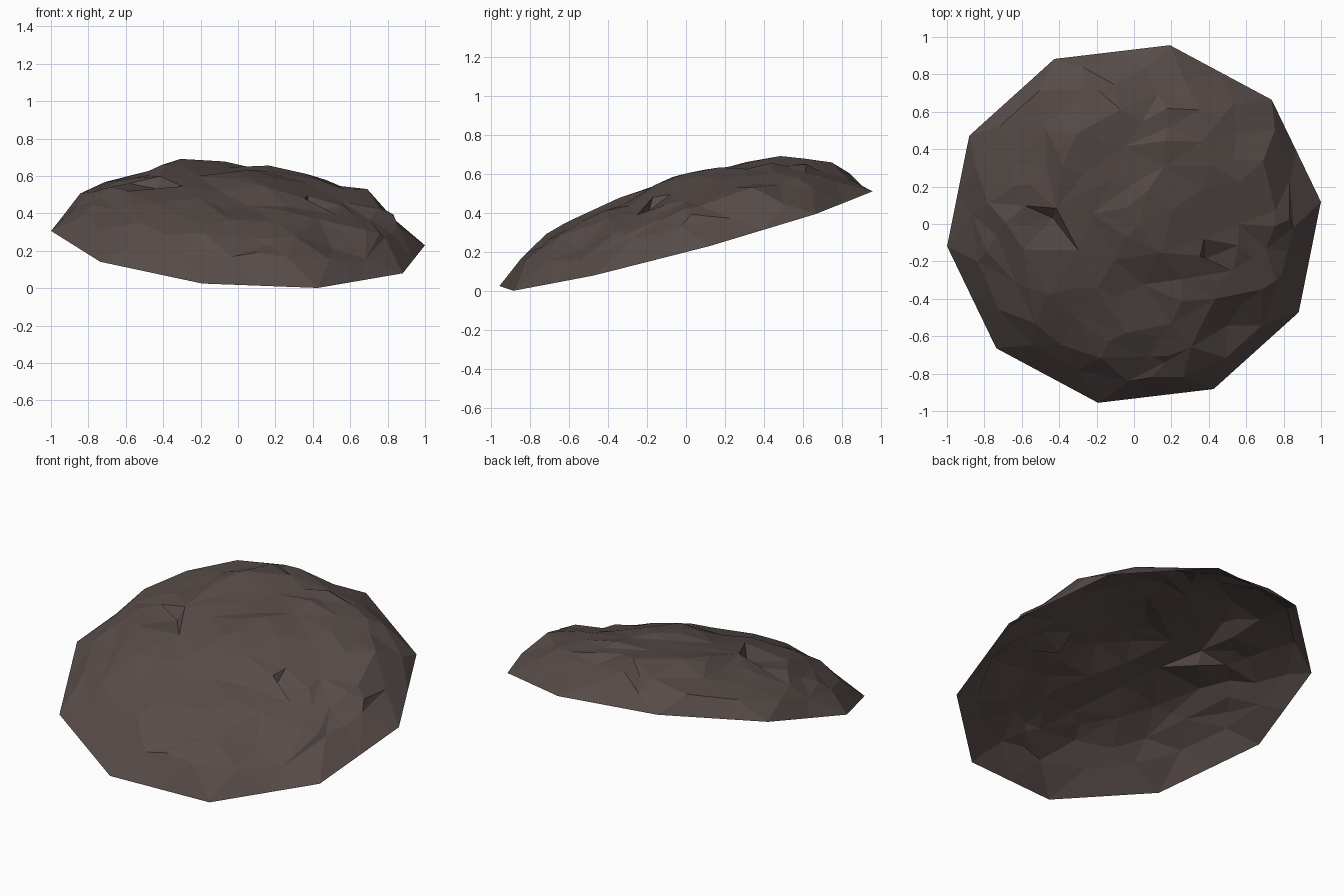
import bpy, bmesh, math, random
from mathutils import Vector, Matrix, noise

if "Cube" in bpy.data.objects:
    bpy.data.objects.remove(bpy.data.objects["Cube"])

random.seed(7)
# Dome profile: (fraction of rim distance, height above the tilted rim plane)
PROFILE = [(0, 0.325), (0.15, 0.325), (0.3, 0.3), (0.5, 0.265), (0.7, 0.213), (0.87, 0.142), (1, 0)]
# Broad swells and hollows: x, y, height, radius
SWELLS = [(0.05, 0.03, 0.02, 0.2), (0.0, 0.33, -0.02, 0.18), (-0.3, 0.5, 0.02, 0.15),
          (0.68, 0.35, 0.03, 0.15), (0.86, 0.05, 0.03, 0.15), (-0.7, 0.3, -0.02, 0.2),
          (0.2, -0.82, 0.03, 0.2), (0.0, -0.33, -0.01, 0.15), (0.2, 0.5, 0.01, 0.12)]
RIM_ANGLE, RIM_STEP = 7, 36                       # ten-sided rim


def height(t):
    for (a, ha), (b, hb) in zip(PROFILE, PROFILE[1:]):
        if t <= b:
            return ha + (hb - ha) * (t - a) / (b - a)
    return 0


def swell(x, y):
    return sum(h * math.exp(-((x - a) ** 2 + (y - b) ** 2) / r ** 2) for a, b, h, r in SWELLS)


def rim_radius(angle):
    off = (math.degrees(angle) - RIM_ANGLE) % RIM_STEP - RIM_STEP / 2
    return 1.007 * math.cos(math.radians(18)) / math.cos(math.radians(off))


def plane(x, y):
    return 0.268 - 0.07 * x + 0.268 * y


# Half icosphere: open below
bm = bmesh.new()
bmesh.ops.create_icosphere(bm, subdivisions=2, radius=1)
bmesh.ops.delete(bm, geom=[v for v in bm.verts if v.co.z < -0.01], context='VERTS')
rim = next(v for v in bm.verts if abs(v.co.z) < 0.01)
turn = math.radians(RIM_ANGLE) - math.atan2(rim.co.y, rim.co.x)
bmesh.ops.rotate(bm, verts=bm.verts, matrix=Matrix.Rotation(turn, 3, 'Z'))
bmesh.ops.subdivide_edges(bm, edges=bm.edges[:], cuts=1, use_grid_fill=True)

# Break some of the upper faces into smaller, irregular facets
some = [e for e in bm.edges if all(v.co.z > 0.25 for v in e.verts) and random.random() < 0.2]
bmesh.ops.subdivide_edges(bm, edges=some, cuts=1)
bmesh.ops.triangulate(bm, faces=bm.faces[:])

# Flatten to the dome profile, roughen, and shear onto the sloping rim plane
inner = [v for v in bm.verts if not v.is_boundary]
for v in bm.verts:
    angle = math.atan2(v.co.y, v.co.x)
    if v.is_boundary:
        t, rough = 1, 0
    else:
        v.co.normalize()
        polar = math.acos(min(1, v.co.z))
        t, rough = 0.5 * math.sin(polar) + polar / math.pi, 1
    r = t * rim_radius(angle)
    x = r * math.cos(angle) + rough * random.uniform(-0.03, 0.03)
    y = 0.967 * r * math.sin(angle) + rough * random.uniform(-0.03, 0.03)
    bump = swell(x, y) + 0.01 * noise.noise(Vector((x * 3, y * 3, 0.3))) + random.uniform(-0.013, 0.013)
    v.co = (x, y, plane(x, y) + height(t) + rough * bump)

# Small chips and folds: x, y, sideways pull, depth
CHIPS = [(-0.3, 0.72, 0.04, -0.02), (0.2, 0.72, -0.04, -0.03), (-0.43, -0.1, 0.05, -0.03),
         (0.42, -0.2, -0.04, -0.04), (0.55, -0.6, -0.04, -0.05), (-0.78, -0.05, 0.03, -0.01)]
for x, y, pull, depth in CHIPS:
    v = min(inner, key=lambda w: math.hypot(w.co.x - x, w.co.y - y))
    v.co += Vector((pull, pull * 0.5, depth))

bmesh.ops.recalc_face_normals(bm, faces=bm.faces[:])
if sum(f.normal.z for f in bm.faces) < 0:
    bmesh.ops.reverse_faces(bm, faces=bm.faces[:])

mesh = bpy.data.meshes.new("rock_shell")
bm.to_mesh(mesh)
bm.free()
rock = bpy.data.objects.new("rock_shell", mesh)
bpy.context.collection.objects.link(rock)

# Dark brown stone
stone = bpy.data.materials.new("stone")
stone.diffuse_color = (0.095, 0.072, 0.066, 1)
stone.use_nodes = True
stone.node_tree.nodes["Principled BSDF"].inputs["Base Color"].default_value = stone.diffuse_color
mesh.materials.append(stone)
